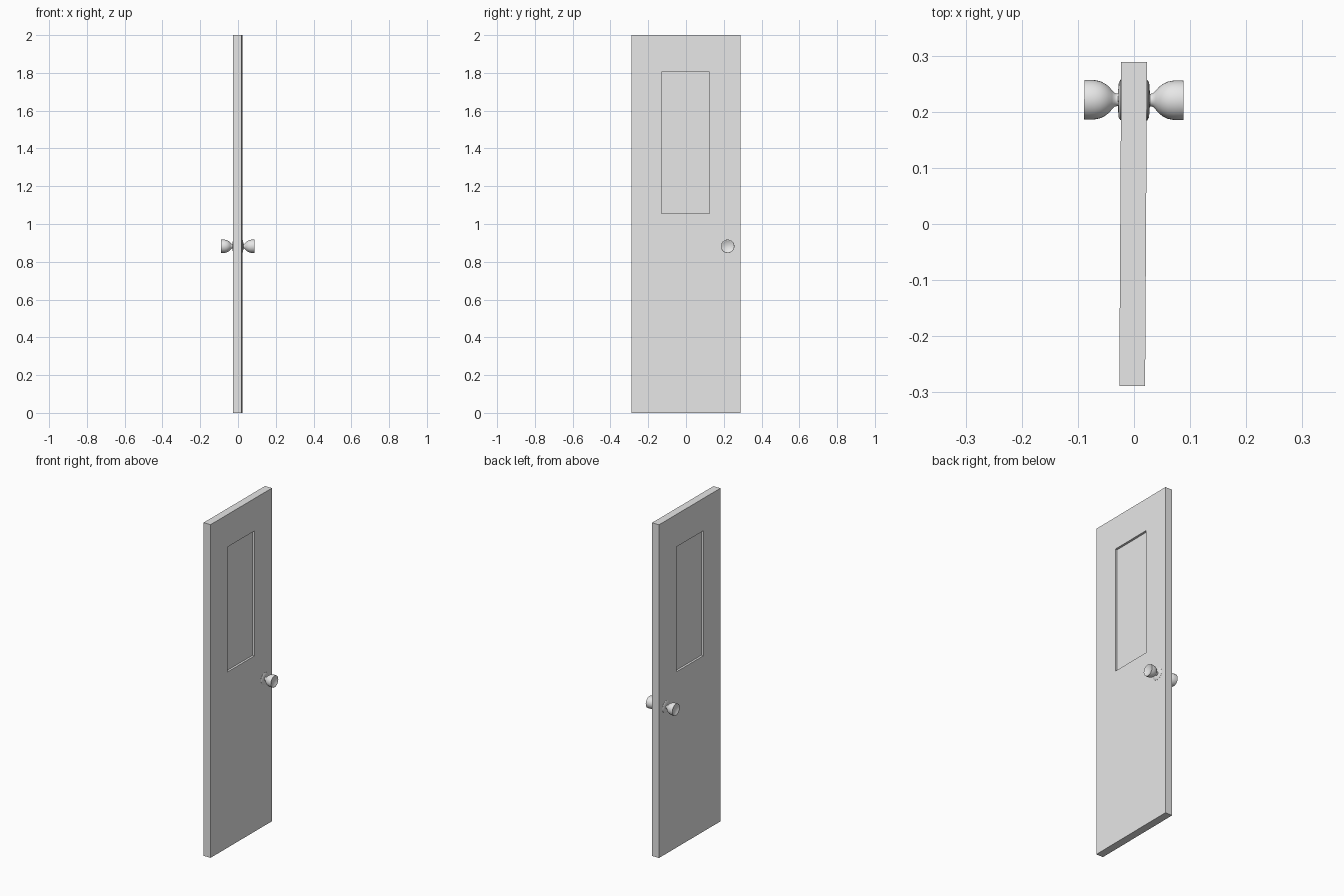
import bpy, bmesh, math
from mathutils import Matrix, Vector

if "Cube" in bpy.data.objects:
    bpy.data.objects.remove(bpy.data.objects["Cube"], do_unlink=True)

grey = bpy.data.materials.new("light_grey")
grey.use_nodes = True
grey.diffuse_color = (0.8, 0.8, 0.8, 1)
grey.node_tree.nodes["Principled BSDF"].inputs["Base Color"].default_value = (0.8, 0.8, 0.8, 1)

WIDTH, THICK, HEIGHT = 0.577, 0.046, 2.0
KNOB_Y, KNOB_Z = 0.221, 0.882
# The whole door hangs very slightly ajar
SWING = Matrix.Translation((-0.0015, 0, 0)) @ Matrix.Rotation(-0.006, 4, 'Z')


def finish(bm, name):
    bmesh.ops.recalc_face_normals(bm, faces=bm.faces[:])
    bm.transform(SWING)
    mesh = bpy.data.meshes.new(name)
    bm.to_mesh(mesh)
    bm.free()
    mesh.materials.append(grey)
    obj = bpy.data.objects.new(name, mesh)
    bpy.context.collection.objects.link(obj)
    return obj


# Door slab with a recessed window panel on both broad faces
bm = bmesh.new()
bmesh.ops.create_cube(bm, size=1, matrix=Matrix.Translation((0, 0, HEIGHT / 2))
                      @ Matrix.Diagonal((THICK, WIDTH, HEIGHT, 1)))
for face in [f for f in bm.faces if abs(f.normal.x) > 0.9]:
    bmesh.ops.inset_individual(bm, faces=[face], thickness=0.1)
    for v in face.verts:
        v.co.y = 0.124 if v.co.y > 0 else -0.13
        v.co.z = 1.805 if v.co.z > 1 else 1.055
    inward = -face.normal.copy()
    # Sink the panel straight in, leaving its side walls
    panel = bmesh.ops.extrude_discrete_faces(bm, faces=[face])["faces"][0]
    bmesh.ops.translate(bm, verts=panel.verts[:], vec=inward * 0.013)
finish(bm, "door_slab")


def lathe(name, side, profile):
    """Turn (distance from door centre, radius) points about the knob axis."""
    bm = bmesh.new()
    verts = [bm.verts.new((side * d, KNOB_Y + r, KNOB_Z)) for d, r in profile]
    edges = [bm.edges.new(pair) for pair in zip(verts, verts[1:])]
    bmesh.ops.spin(bm, geom=verts + edges, cent=(0, KNOB_Y, KNOB_Z), axis=(1, 0, 0),
                   angle=math.tau, steps=32, use_merge=True)
    bmesh.ops.remove_doubles(bm, verts=bm.verts[:], dist=0.0002)
    obj = finish(bm, name)
    bpy.ops.object.select_all(action='DESELECT')
    obj.select_set(True)
    bpy.context.view_layer.objects.active = obj
    bpy.ops.object.shade_smooth_by_angle(angle=math.radians(40))


ROSE = [(0.02, 0.036), (0.024, 0.036), (0.027, 0.031), (0.028, 0.02), (0.029, 0)]
KNOB = [(0.022, 0.014), (0.029, 0.011), (0.034, 0.012), (0.039, 0.017), (0.045, 0.024),
        (0.052, 0.029), (0.060, 0.033), (0.070, 0.035), (0.080, 0.0355), (0.0885, 0.035),
        (0.0885, 0.031), (0.086, 0.027), (0.083, 0.018), (0.081, 0.009), (0.080, 0)]

# Matching flared knob and backing rose on each side
for label, side in (("left", 1), ("right", -1)):
    lathe(label + "_rose", side, ROSE)
    lathe(label + "_knob", side, KNOB)
